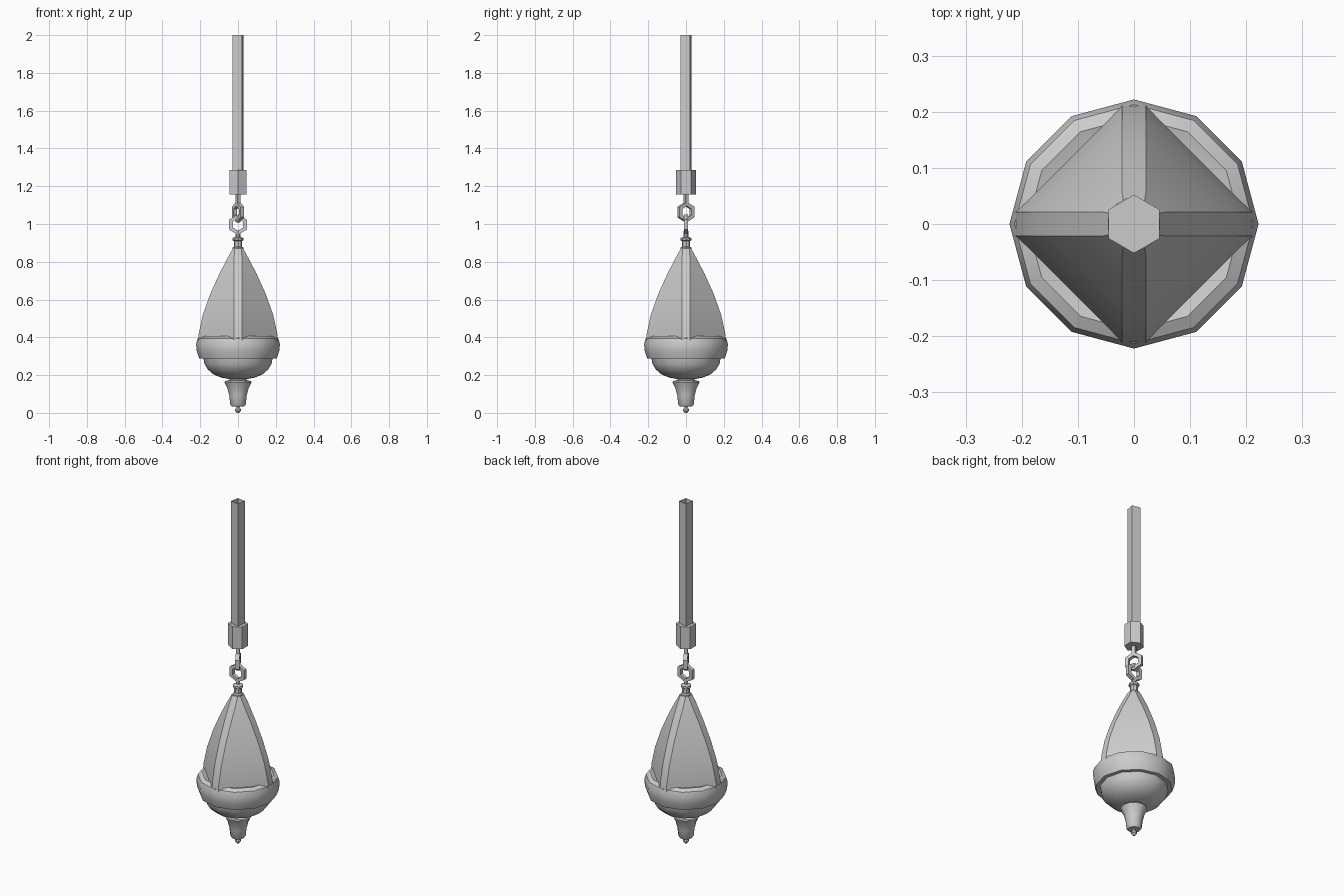
import bpy, bmesh
from math import cos, sin, pi, radians

if "Cube" in bpy.data.objects:
    bpy.data.objects.remove(bpy.data.objects["Cube"])


def finish(name, bm, smooth=None):
    bmesh.ops.recalc_face_normals(bm, faces=bm.faces)
    me = bpy.data.meshes.new(name)
    bm.to_mesh(me)
    bm.free()
    ob = bpy.data.objects.new(name, me)
    bpy.context.collection.objects.link(ob)
    if smooth:
        bpy.ops.object.select_all(action='DESELECT')
        ob.select_set(True)
        bpy.context.view_layer.objects.active = ob
        bpy.ops.object.shade_smooth_by_angle(angle=radians(smooth))
    return ob


def loft(name, sections, cap_bottom=True, cap_top=True, smooth=None):
    """Skin a stack of equal-length point rings."""
    bm = bmesh.new()
    rings = [[bm.verts.new(p) for p in s] for s in sections]
    n = len(rings[0])
    for a, b in zip(rings, rings[1:]):
        for i in range(n):
            j = (i + 1) % n
            bm.faces.new((a[i], a[j], b[j], b[i]))
    if cap_bottom:
        bm.faces.new(rings[0][::-1])
    if cap_top:
        bm.faces.new(rings[-1])
    return finish(name, bm, smooth)


def lathe(name, profile, sides, turn=0, **kw):
    """Turn a (radius, z) profile with a given number of sides."""
    ang = [radians(turn) + 2 * pi * i / sides for i in range(sides)]
    return loft(name, [[(r * cos(a), r * sin(a), z) for a in ang] for r, z in profile], **kw)


def link(name, z, heading, radius=0.043, half=0.011):
    """Upright six-sided ring with a square section, pointing up."""
    bm = bmesh.new()
    h = radians(heading)
    rings = []
    for i in range(6):
        a = pi / 2 + i * pi / 3
        ring = []
        for dr, dt in ((-half, -half), (half, -half), (half, half), (-half, half)):
            u = (radius + dr) * cos(a)
            ring.append(bm.verts.new((u * cos(h) - dt * sin(h), u * sin(h) + dt * cos(h),
                                      z + (radius + dr) * sin(a))))
        rings.append(ring)
    for i in range(6):
        a, b = rings[i], rings[(i + 1) % 6]
        for k in range(4):
            m = (k + 1) % 4
            bm.faces.new((a[k], a[m], b[m], b[k]))
    return finish(name, bm)


# four-sided body with narrow ribs on the axes and flat panels between
def rib_section(r, z, w):
    return [(r, -w, z), (r, w, z), (w, r, z), (-w, r, z),
            (-r, w, z), (-r, -w, z), (-w, -r, z), (w, -r, z)]


body = [(0.212, 0.375), (0.208, 0.42), (0.186, 0.52), (0.147, 0.63),
        (0.097, 0.74), (0.055, 0.82), (0.028, 0.87)]
loft("upper_body", [rib_section(r, z, min(0.021, r * 0.6)) for r, z in body], smooth=30)

# twelve-sided rim and bowl
lathe("rim", [(0.17, 0.288), (0.205, 0.288), (0.218, 0.325), (0.222, 0.365),
              (0.213, 0.395), (0.19, 0.407), (0.15, 0.395)], 12, smooth=40)
lathe("bowl", [(0.04, 0.178), (0.09, 0.187), (0.13, 0.204), (0.16, 0.23),
               (0.178, 0.26), (0.184, 0.295)], 12, smooth=40)

# finial under the bowl and its tip
lathe("finial", [(0.033, 0.035), (0.041, 0.045), (0.046, 0.09), (0.056, 0.13),
                 (0.072, 0.162), (0.068, 0.168), (0.045, 0.174), (0.042, 0.19)], 12, smooth=40)
lathe("finial_tip", [(0.006, 0.0), (0.015, 0.01), (0.015, 0.02), (0.009, 0.028), (0.009, 0.04)], 8)

# collar on top of the body
lathe("collar", [(0.028, 0.865), (0.028, 0.875), (0.021, 0.88), (0.021, 0.91),
                 (0.028, 0.914), (0.028, 0.926), (0.012, 0.932), (0.012, 0.962)], 8)

# interlocking links and the hanger stem
link("lower_link", 0.997, 0)
link("upper_link", 1.063, 120)
lathe("hanger_stem", [(0.014, 1.1), (0.014, 1.17)], 4, turn=75)

# six-sided ferrule and square cord
lathe("ferrule", [(0.052, 1.155), (0.052, 1.285)], 6, turn=90)
lathe("cord", [(0.036, 1.27), (0.036, 2.0)], 4, turn=35, cap_top=False)
